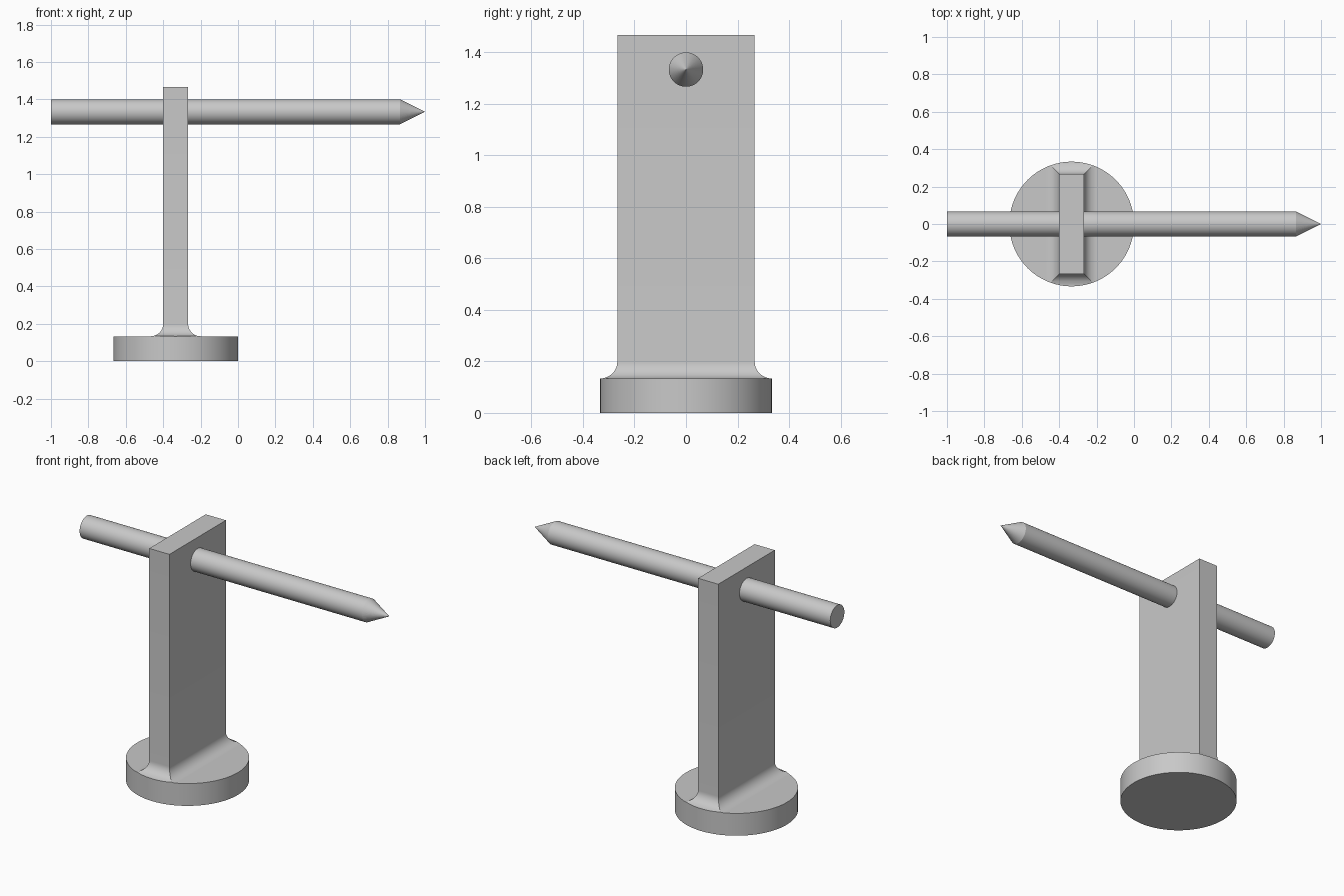
import bpy
import bmesh
from math import cos, sin, pi, radians
from mathutils import Vector

U = 2 / 30          # base unit that all sizes are multiples of
CX = -5 * U         # centre line of the stand
SIDES = 96

if "Cube" in bpy.data.objects:
    bpy.data.objects.remove(bpy.data.objects["Cube"], do_unlink=True)

grey = bpy.data.materials.new("light_grey")
grey.use_nodes = True
grey.diffuse_color = (0.58, 0.58, 0.58, 1)
grey.node_tree.nodes["Principled BSDF"].inputs["Base Color"].default_value = grey.diffuse_color


def loft(name, rings):
    """Skin a stack of equal-length point rings and cap both ends."""
    bm = bmesh.new()
    loops = [[bm.verts.new(p) for p in ring] for ring in rings]
    for a, b in zip(loops, loops[1:]):
        for i in range(len(a)):
            j = (i + 1) % len(a)
            bm.faces.new((a[i], a[j], b[j], b[i]))
    bm.faces.new(loops[0])
    bm.faces.new(loops[-1])
    bmesh.ops.remove_doubles(bm, verts=bm.verts, dist=1e-5)
    bmesh.ops.recalc_face_normals(bm, faces=bm.faces)
    mesh = bpy.data.meshes.new(name)
    bm.to_mesh(mesh)
    bm.free()
    mesh.materials.append(grey)
    obj = bpy.data.objects.new(name, mesh)
    bpy.context.collection.objects.link(obj)
    return obj


def smooth(obj):
    bpy.ops.object.select_all(action="DESELECT")
    obj.select_set(True)
    bpy.context.view_layer.objects.active = obj
    bpy.ops.object.shade_smooth_by_angle(angle=radians(20))


def disc(radius, z):
    return [(CX + radius * cos(2 * pi * i / SIDES), radius * sin(2 * pi * i / SIDES), z)
            for i in range(SIDES)]


def rectangle(grow, z):
    hx, hy = U + grow, 4 * U + grow
    return [(CX + sx * hx, sy * hy, z) for sx, sy in ((-1, -1), (1, -1), (1, 1), (-1, 1))]


def rod_ring(radius, x):
    return [(x, radius * cos(2 * pi * i / SIDES), 20 * U + radius * sin(2 * pi * i / SIDES))
            for i in range(SIDES)]


# Round base
smooth(loft("base", [disc(5 * U, 0), disc(5 * U, 2 * U)]))

# Upright post with a concave fillet at its foot
angles = [pi / 2 * k / 12 for k in range(13)]
fillet = [rectangle(U * (1 - sin(a)), 2 * U + U * (1 - cos(a))) for a in angles]
post = loft("post", fillet + [rectangle(0, 22 * U)])

# Trim the fillet corners to the rim of the base
cutter = loft("post_trim", [disc(5 * U, U), disc(5 * U, 24 * U)])
cutter.hide_render = True
trim = post.modifiers.new("trim", "BOOLEAN")
trim.operation = "INTERSECT"
trim.solver = "EXACT"
trim.object = cutter
bpy.context.view_layer.objects.active = post
bpy.ops.object.modifier_apply(modifier=trim.name)
bpy.data.objects.remove(cutter, do_unlink=True)
smooth(post)

# Pointed rod passing through the post
rod = loft("rod", [rod_ring(U, -1), rod_ring(U, 1 - 2 * U)])
smooth(rod)
tip = bmesh.new()
tip.from_mesh(rod.data)
end = next(f for f in tip.faces if f.normal.x > 0.9)
bmesh.ops.poke(tip, faces=[end])
for v in tip.verts:
    if (v.co - Vector((1 - 2 * U, 0, 20 * U))).length < 0.01:
        v.co.x = 1
        for f in v.link_faces:
            f.smooth = False
tip.to_mesh(rod.data)
tip.free()
